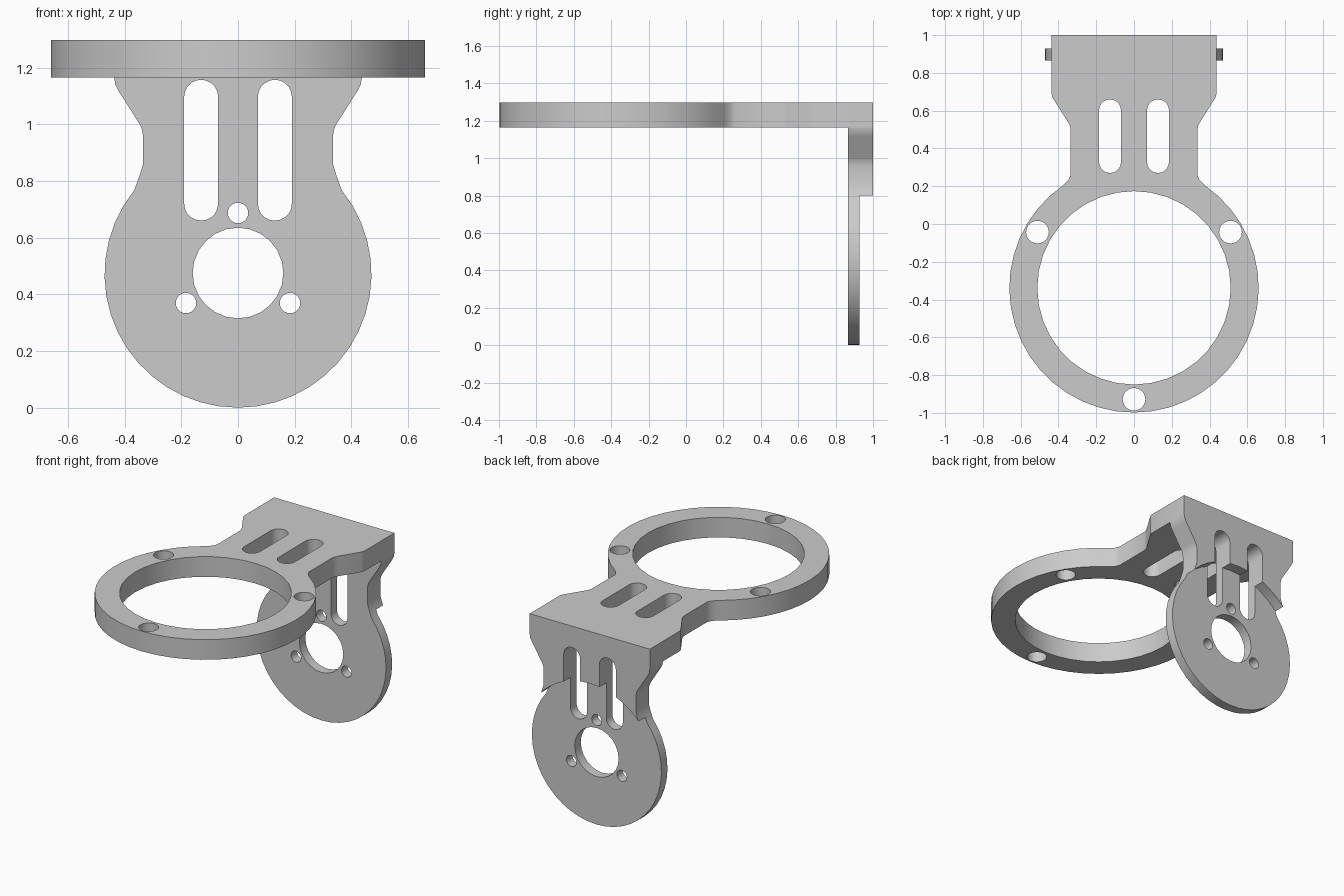
import bpy, bmesh
from math import sin, cos, pi, radians

cube = bpy.data.objects.get("Cube")
if cube:
    bpy.data.objects.remove(cube, do_unlink=True)

grey = bpy.data.materials.new("plain grey")
grey.use_nodes = True
grey.diffuse_color = (0.6, 0.6, 0.6, 1)
grey.node_tree.nodes["Principled BSDF"].inputs["Base Color"].default_value = (0.6, 0.6, 0.6, 1)


def flat(u, v, d):
    """Profile lies in the ground plane, depth goes up."""
    return (u, v, d)


def upright(u, v, d):
    """Profile stands in the XZ plane, depth goes back."""
    return (u, d, v)


def circle(cu, cv, r, n=24):
    return [(cu + r * sin(2 * pi * i / n), cv - r * cos(2 * pi * i / n)) for i in range(n)]


def slot(cu, low, high, r, n=10):
    arc = [pi * i / n for i in range(n + 1)]
    return ([(cu + r * cos(a), high - r + r * sin(a)) for a in arc] +
            [(cu - r * cos(a), low + r - r * sin(a)) for a in arc])


def paddle(cv, r, sweep, neck, n):
    """Round end running into a neck and shoulders, mirrored left to right."""
    half = [(r * sin(radians(sweep) * i / n), cv - r * cos(radians(sweep) * i / n))
            for i in range(n + 1)] + neck
    return half + [(-u, v) for u, v in reversed(half[1:])]


def prisms(name, profiles, low, high, place):
    bm = bmesh.new()
    for profile in profiles:
        bottom = [bm.verts.new(place(u, v, low)) for u, v in profile]
        top = [bm.verts.new(place(u, v, high)) for u, v in profile]
        bm.faces.new(bottom)
        bm.faces.new(top)
        for i in range(len(profile)):
            j = (i + 1) % len(profile)
            bm.faces.new((bottom[i], bottom[j], top[j], top[i]))
    bmesh.ops.recalc_face_normals(bm, faces=bm.faces)
    mesh = bpy.data.meshes.new(name)
    bm.to_mesh(mesh)
    bm.free()
    mesh.materials.append(grey)
    obj = bpy.data.objects.new(name, mesh)
    bpy.context.collection.objects.link(obj)
    return obj


def activate(obj):
    bpy.ops.object.select_all(action="DESELECT")
    obj.select_set(True)
    bpy.context.view_layer.objects.active = obj


def cut(obj, cutter):
    cutter.hide_render = True
    mod = obj.modifiers.new("cut", "BOOLEAN")
    mod.operation = "DIFFERENCE"
    mod.solver = "EXACT"
    mod.object = cutter
    activate(obj)
    bpy.ops.object.modifier_apply(modifier=mod.name)
    bpy.data.objects.remove(cutter, do_unlink=True)


def smooth(obj):
    activate(obj)
    bpy.ops.object.shade_smooth_by_angle(angle=radians(30))


# Horizontal plate with the large ring
RING_Y, UNDER, TOP = -0.338, 1.165, 1.297
neck = [(0.347, 0.233), (0.335, 0.262), (0.335, 0.5), (0.34, 0.52), (0.35, 0.54),
        (0.43, 0.667), (0.437, 0.69), (0.437, 1.0)]
ring_plate = prisms("ring_plate", [paddle(RING_Y, 0.66, 145.5, neck, 18)], UNDER, TOP, flat)
holes = [circle(0, RING_Y, 0.512, 36)]
holes += [circle(0.59 * sin(a), RING_Y - 0.59 * cos(a), 0.06)
          for a in (0, 2 * pi / 3, 4 * pi / 3)]
holes += [slot(s * 0.127, 0.27, 0.66, 0.058) for s in (-1, 1)]
cut(ring_plate, prisms("ring_plate_cutter", holes, UNDER - 0.1, TOP + 0.1, flat))
smooth(ring_plate)

# Vertical plate with the disc
DISC_Z, FRONT, STEP, BACK = 0.471, 0.865, 0.928, 1.0
neck = [(0.347, 0.82), (0.335, 0.86), (0.335, 0.96), (0.34, 0.985), (0.35, 1.005),
        (0.42, 1.115), (0.433, 1.14), (0.437, UNDER)]
disc_plate = prisms("disc_plate", [paddle(DISC_Z, 0.471, 129, neck, 16)], FRONT, BACK, upright)

# Round recess that thins the disc from behind
cut(disc_plate, prisms("recess_cutter", [circle(0, DISC_Z, 0.484, 48)], STEP, BACK + 0.1, upright))

# Centre bore, three screw holes and two slots
holes = [circle(0, 0.475, 0.16)]
holes += [circle(0.212 * sin(a), 0.475 - 0.212 * cos(a), 0.036)
          for a in (pi, pi / 3, -pi / 3)]
holes += [slot(s * 0.13, 0.66, 1.157, 0.06) for s in (-1, 1)]
cut(disc_plate, prisms("disc_plate_cutter", holes, FRONT - 0.1, BACK + 0.1, upright))
smooth(disc_plate)
